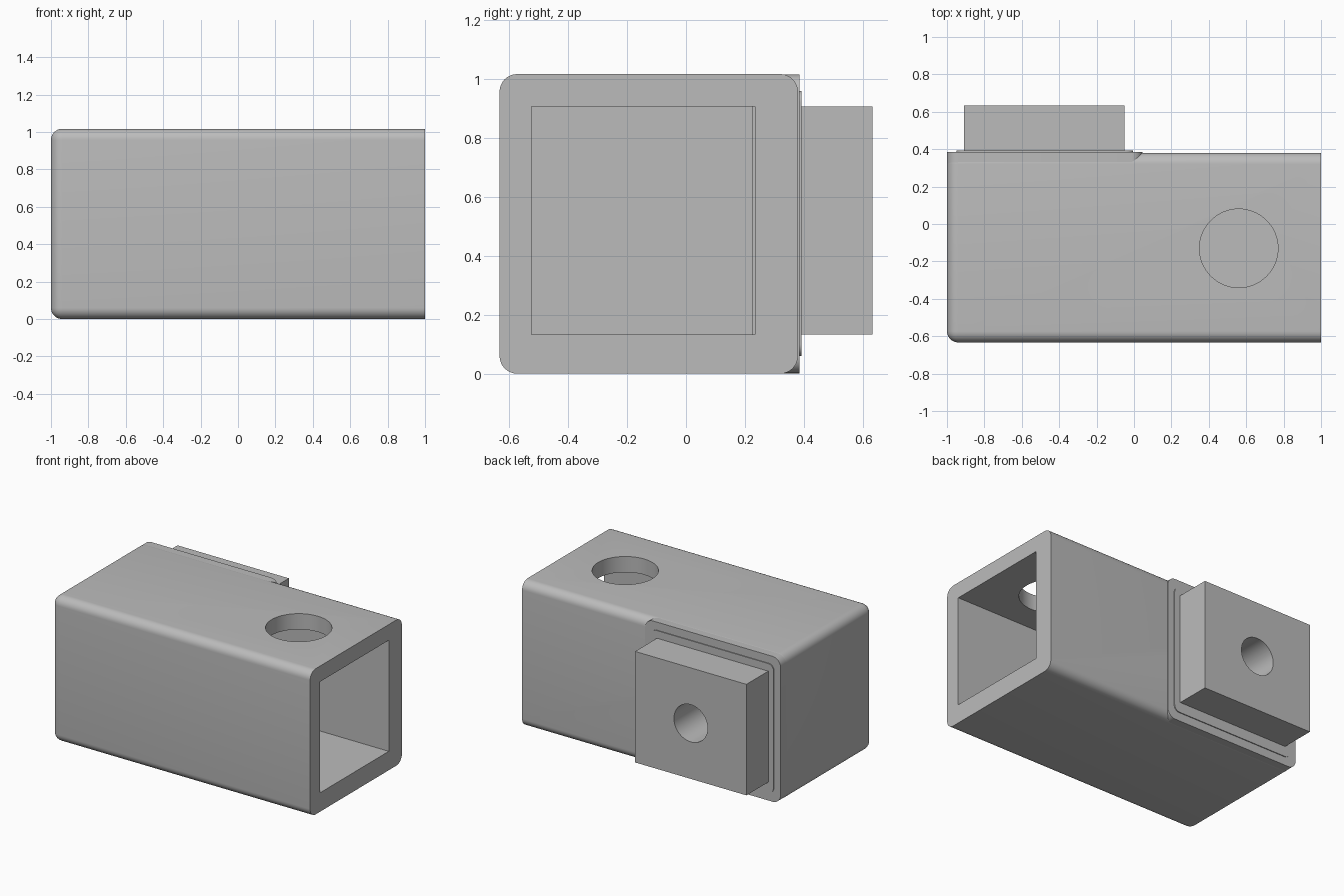
import bpy, bmesh, math
from mathutils import Matrix, Vector

if "Cube" in bpy.data.objects:
    bpy.data.objects.remove(bpy.data.objects["Cube"])

grey = bpy.data.materials.new("plain_grey")
grey.use_nodes = True
COLOUR = (0.5, 0.5, 0.5, 1)
grey.diffuse_color = COLOUR
grey.node_tree.nodes["Principled BSDF"].inputs["Base Color"].default_value = COLOUR


def finish(bm, name):
    mesh = bpy.data.meshes.new(name)
    bm.to_mesh(mesh)
    bm.free()
    mesh.materials.append(grey)
    obj = bpy.data.objects.new(name, mesh)
    bpy.context.collection.objects.link(obj)
    return obj


def box(name, lo, hi, radius=0, rounded=None):
    """Box between two corners; edges chosen by the rule are rounded."""
    lo, hi = Vector(lo), Vector(hi)
    bm = bmesh.new()
    bmesh.ops.create_cube(bm, size=1, matrix=Matrix.Translation((lo + hi) / 2)
                          @ Matrix.Diagonal((*(hi - lo), 1)))
    if rounded:
        edges = [e for e in bm.edges if rounded(*(e.verts[0].co - e.verts[1].co),
                                                (e.verts[0].co + e.verts[1].co) / 2)]
        bmesh.ops.bevel(bm, geom=edges, offset=radius, segments=8,
                        profile=0.5, affect='EDGES')
    return finish(bm, name)


def rod(name, radius, depth, matrix):
    bm = bmesh.new()
    bmesh.ops.create_cone(bm, cap_ends=True, segments=64, radius1=radius,
                          radius2=radius, depth=depth, matrix=matrix)
    return finish(bm, name)


def cut(obj, cutters):
    for cutter in cutters:
        mod = obj.modifiers.new(cutter.name, 'BOOLEAN')
        mod.operation = 'DIFFERENCE'
        mod.solver = 'EXACT'
        mod.object = cutter
        bpy.context.view_layer.objects.active = obj
        bpy.ops.object.modifier_apply(modifier=mod.name)


# Main housing: long edges and closed-end edges rounded, open end sharp
housing = box("housing", (-1, -0.633, 0), (1, 0.38, 1.017), 0.06,
              lambda dx, dy, dz, mid: abs(dx) > 0.1 or mid.x < -0.9)

# Mounting plate, raised pad and square plug on the back
upright = lambda dx, dy, dz, mid: abs(dy) > 0.001
plate = box("mounting_plate", (-1, 0.3, 0.001), (0.045, 0.386, 1.016), 0.06, upright)
pad = box("raised_pad", (-0.95, 0.37, 0.06), (-0.005, 0.392, 0.96), 0.04, upright)
plug = box("square_plug", (-0.91, 0.37, 0.132), (-0.05, 0.633, 0.907))

# Cutters: square socket with a shallow ledge, top hole, plug bore
socket = box("socket_cutter", (-0.85, -0.525, 0.132), (1.1, 0.225, 0.907))
mouth = box("mouth_cutter", (0.05, -0.5, 0.132), (1.1, 0.235, 0.907))
top_hole = rod("top_hole_cutter", 0.21, 0.6, Matrix.Translation((0.56, -0.13, 0.95)))
bore = rod("bore_cutter", 0.13, 0.8, Matrix.Translation((-0.48, 0.5, 0.52))
           @ Matrix.Rotation(math.radians(90), 4, 'X'))
cutters = [socket, mouth, top_hole, bore]

cut(housing, cutters)
for part in (plate, pad, plug):
    cut(part, [bore])
for cutter in cutters:
    bpy.data.objects.remove(cutter)

# Smooth the rounded surfaces while keeping the edges crisp
for part in (housing, plate, pad, plug):
    bpy.ops.object.select_all(action='DESELECT')
    part.select_set(True)
    bpy.context.view_layer.objects.active = part
    bpy.ops.object.shade_smooth_by_angle(angle=math.radians(30))
